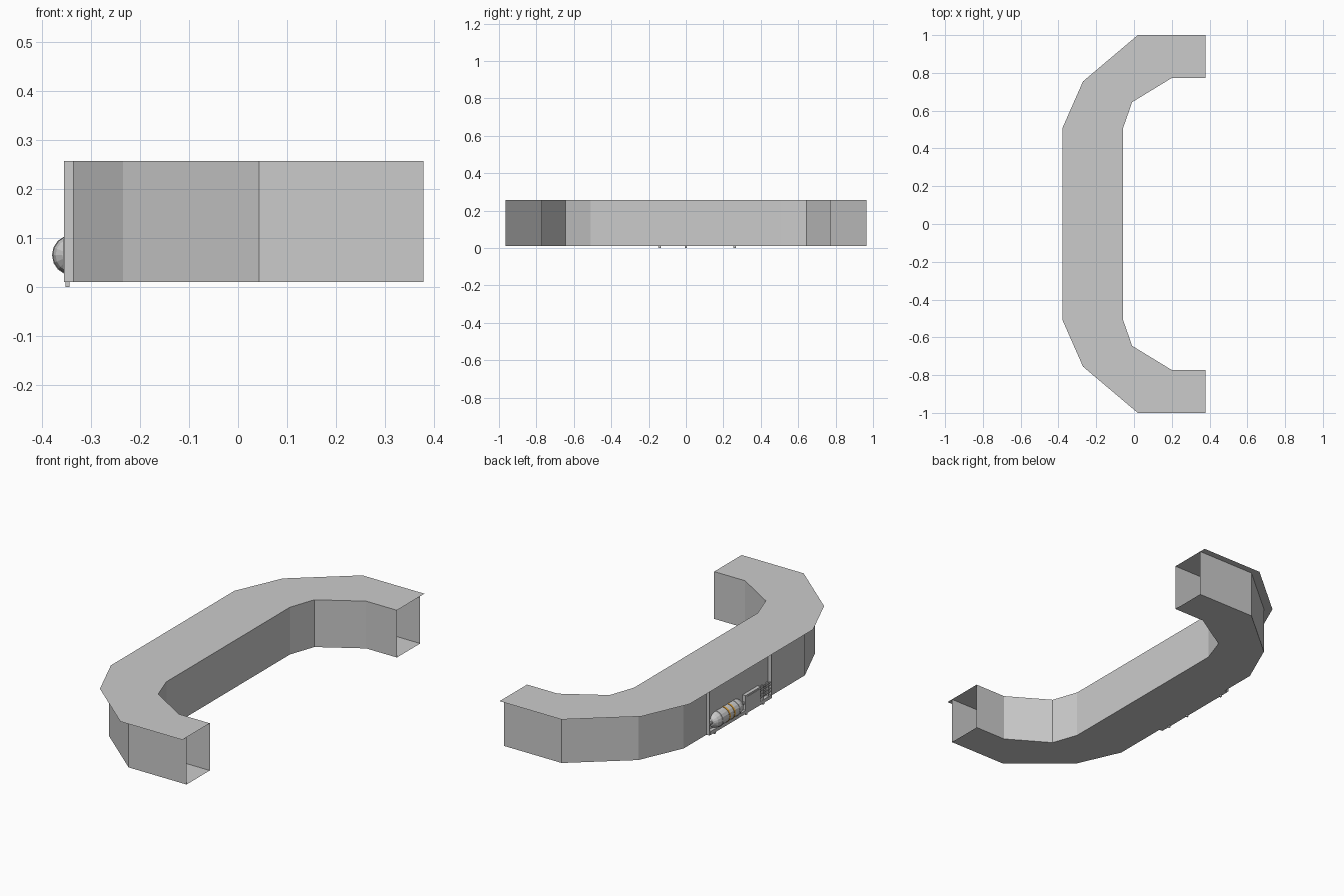
import bpy, bmesh, math

if "Cube" in bpy.data.objects:
    bpy.data.objects.remove(bpy.data.objects["Cube"])

Z0, Z1 = 0.01, 0.257


def mirrored(half):
    # complete a half outline (y > 0) with its mirror image
    return half + [(x, -y) for x, y in reversed(half)]


roof_line = mirrored([(0.378, 1.0), (0.02, 1.0), (-0.27, 0.755), (-0.378, 0.51)])
wall_line = mirrored([(0.378, 0.965), (0.043, 0.965), (-0.235, 0.73), (-0.337, 0.50)])
inner_line = mirrored([(0.378, 0.773), (0.20, 0.773), (-0.01, 0.645), (-0.057, 0.51)])


def strip(name, a, b):
    # quads joining two polylines of equal length
    me = bpy.data.meshes.new(name)
    n = len(a)
    me.from_pydata(a + b, [], [(i, i + 1, n + i + 1, n + i) for i in range(n - 1)])
    bm = bmesh.new()
    bm.from_mesh(me)
    bmesh.ops.recalc_face_normals(bm, faces=bm.faces)
    bm.to_mesh(me)
    bm.free()
    ob = bpy.data.objects.new(name, me)
    bpy.context.collection.objects.link(ob)
    return ob


def at(line, z):
    return [(x, y, z) for x, y in line]


def box(name, x0, x1, y0, y1, z0, z1):
    bpy.ops.mesh.primitive_cube_add(size=1, location=((x0 + x1) / 2, (y0 + y1) / 2, (z0 + z1) / 2))
    ob = bpy.context.object
    ob.name = name
    ob.scale = (x1 - x0, y1 - y0, z1 - z0)
    return ob


def rod(name, x, z, y0, y1, r, sides=8):
    bpy.ops.mesh.primitive_cylinder_add(vertices=sides, radius=r, depth=y1 - y0,
                                        location=(x, (y0 + y1) / 2, z), rotation=(math.pi / 2, 0, 0))
    bpy.context.object.name = name
    return bpy.context.object


# thin open-ended shell
strip("roof", at(roof_line, Z1), at(inner_line, Z1))
strip("floor", at(wall_line, Z0), at(inner_line, Z0))
strip("outer_wall", at(wall_line, Z0), at(wall_line, Z1))
strip("inner_wall", at(inner_line, Z0), at(inner_line, Z1))

# shallow niche frame around the machinery
for y in (-0.2, 0.31):
    box("niche_side", -0.355, -0.337, y - 0.002, y + 0.002, Z0, Z1)

# pressure tank with domed ends, turned about the y axis
profile = [(0.0, 0.035), (0.02, 0.04), (0.034, 0.055), (0.04, 0.075),
           (0.04, 0.245), (0.034, 0.265), (0.02, 0.28), (0.0, 0.285)]
bm = bmesh.new()
vs = [bm.verts.new((-0.338 + r, y, 0.065)) for r, y in profile]
es = [bm.edges.new(p) for p in zip(vs, vs[1:])]
bmesh.ops.spin(bm, geom=vs + es, cent=(-0.338, 0, 0.065), axis=(0, 1, 0),
               angle=2 * math.pi, steps=16)
bmesh.ops.remove_doubles(bm, verts=bm.verts, dist=0.0005)
bmesh.ops.recalc_face_normals(bm, faces=bm.faces)
me = bpy.data.meshes.new("tank")
bm.to_mesh(me)
bm.free()
tank = bpy.data.objects.new("tank", me)
bpy.context.collection.objects.link(tank)

# tank straps
orange = bpy.data.materials.new("orange")
orange.diffuse_color = (0.8, 0.4, 0.05, 1)
orange.use_nodes = True
orange.node_tree.nodes["Principled BSDF"].inputs["Base Color"].default_value = orange.diffuse_color
for y, coloured in ((0.09, False), (0.135, True), (0.175, True), (0.23, False)):
    s = rod("tank_strap", -0.338, 0.065, y - 0.005, y + 0.005, 0.0415, 16)
    if coloured:
        s.data.materials.append(orange)

# base rail, feet and control cabinet
box("base_rail", -0.355, -0.337, -0.203, 0.305, 0.01, 0.028)
for y in (-0.14, 0.0, 0.26):
    box("foot", -0.352, -0.344, y - 0.006, y + 0.006, 0.0, 0.012)
box("cabinet", -0.355, -0.337, -0.11, 0.015, 0.028, 0.105)
box("cabinet_door", -0.357, -0.354, -0.10, 0.005, 0.036, 0.097)

# pipe rack beside the cabinet
for z in (0.045, 0.062, 0.08, 0.092):
    rod("pipe", -0.348, z, -0.205, -0.11, 0.004)
for y in (-0.135, -0.18):
    box("pipe_post", -0.353, -0.34, y - 0.003, y + 0.003, 0.028, 0.1)

# pipes feeding the tank
rod("tank_outlet", -0.346, 0.065, 0.01, 0.045, 0.007)
rod("tank_inlet", -0.346, 0.065, 0.28, 0.308, 0.007)
